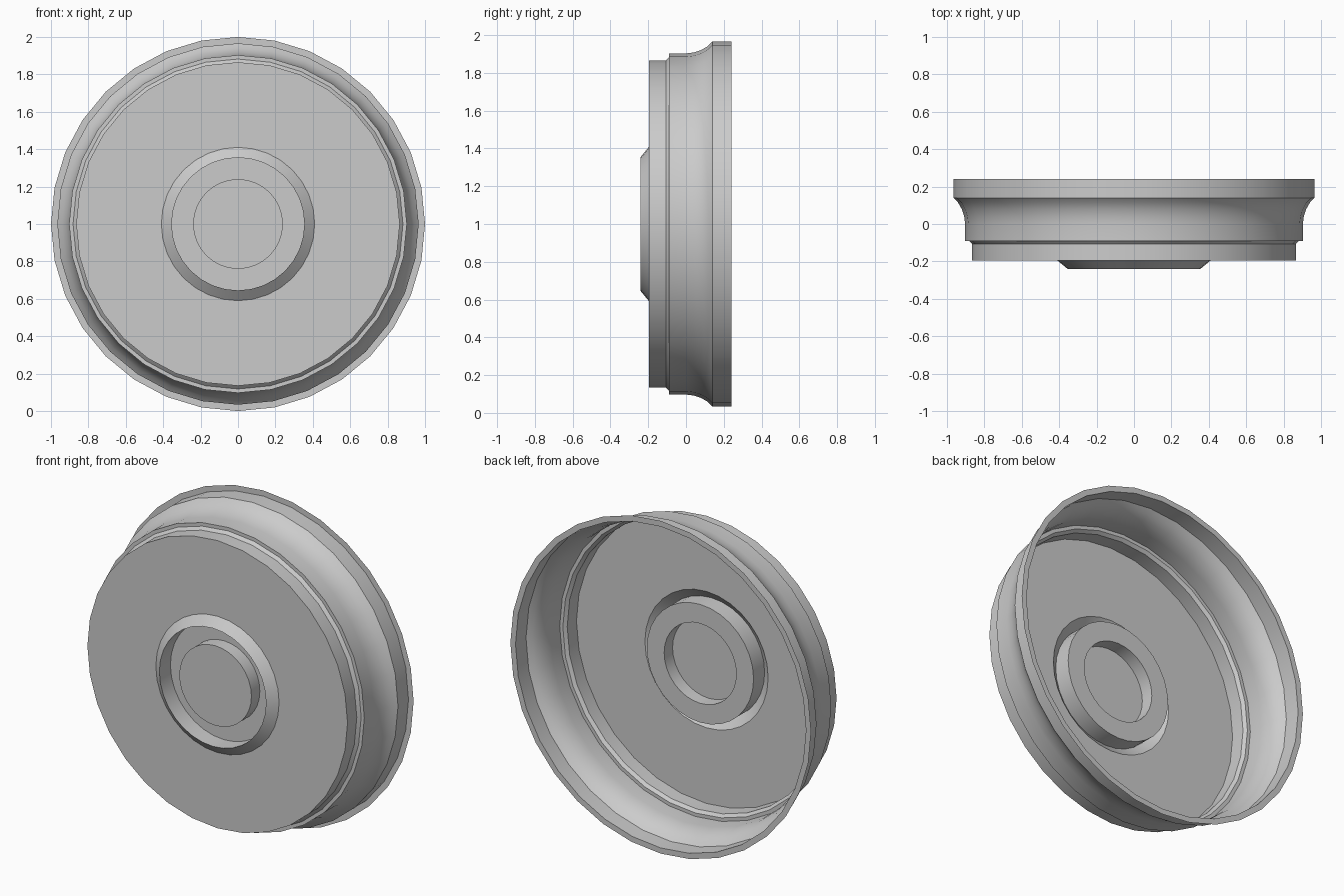
import bpy
import bmesh
import math
from mathutils import Vector, Matrix

cube = bpy.data.objects.get("Cube")
if cube:
    bpy.data.objects.remove(cube, do_unlink=True)

SEGMENTS = 32
CENTRE = Vector((0, 0, 1))

# Plain grey finish
grey = bpy.data.materials.new("plain_grey")
grey.use_nodes = True
colour = (0.6, 0.6, 0.6, 1)
grey.diffuse_color = colour
grey.node_tree.nodes["Principled BSDF"].inputs["Base Color"].default_value = colour


def lathe(name, profile):
    """Turn a (radius, depth) profile around the front-to-back axis."""
    bm = bmesh.new()
    verts = [bm.verts.new((0, y, r)) for r, y in profile]
    edges = [bm.edges.new(pair) for pair in zip(verts, verts[1:])]
    bmesh.ops.spin(bm, geom=verts + edges, cent=(0, 0, 0), axis=(0, 1, 0),
                   angle=math.tau, steps=SEGMENTS, use_merge=False)
    bmesh.ops.remove_doubles(bm, verts=bm.verts, dist=0.0005)
    bmesh.ops.recalc_face_normals(bm, faces=bm.faces)
    # The flat front faces must point forwards
    front = min(bm.faces, key=lambda f: (-round(abs(f.normal.y), 2),
                                         f.calc_center_median().y))
    if front.normal.y > 0:
        bmesh.ops.reverse_faces(bm, faces=bm.faces)
    bmesh.ops.transform(bm, matrix=Matrix.Translation(CENTRE), verts=bm.verts)
    mesh = bpy.data.meshes.new(name)
    bm.to_mesh(mesh)
    bm.free()
    mesh.materials.append(grey)
    obj = bpy.data.objects.new(name, mesh)
    bpy.context.collection.objects.link(obj)
    bpy.ops.object.select_all(action='DESELECT')
    obj.select_set(True)
    bpy.context.view_layer.objects.active = obj
    bpy.ops.object.shade_smooth_by_angle(angle=math.radians(30))
    return obj


# Open-backed shell: front disc, stepped wall, flared skirt, thin rear flange
lathe("cap_shell", [
    (0.41, -0.195), (0.865, -0.195), (0.865, -0.107), (0.882, -0.09),
    (0.903, -0.09), (0.903, 0.0), (0.908, 0.04), (0.921, 0.08),
    (0.941, 0.115), (0.966, 0.14), (0.966, 0.24), (1.0, 0.24),
])

# Pressed hub: bevelled raised rim, sunken ring, raised central boss
lathe("hub", [
    (0.0, -0.215), (0.24, -0.215), (0.24, -0.135), (0.355, -0.135),
    (0.355, -0.24), (0.41, -0.195),
])
